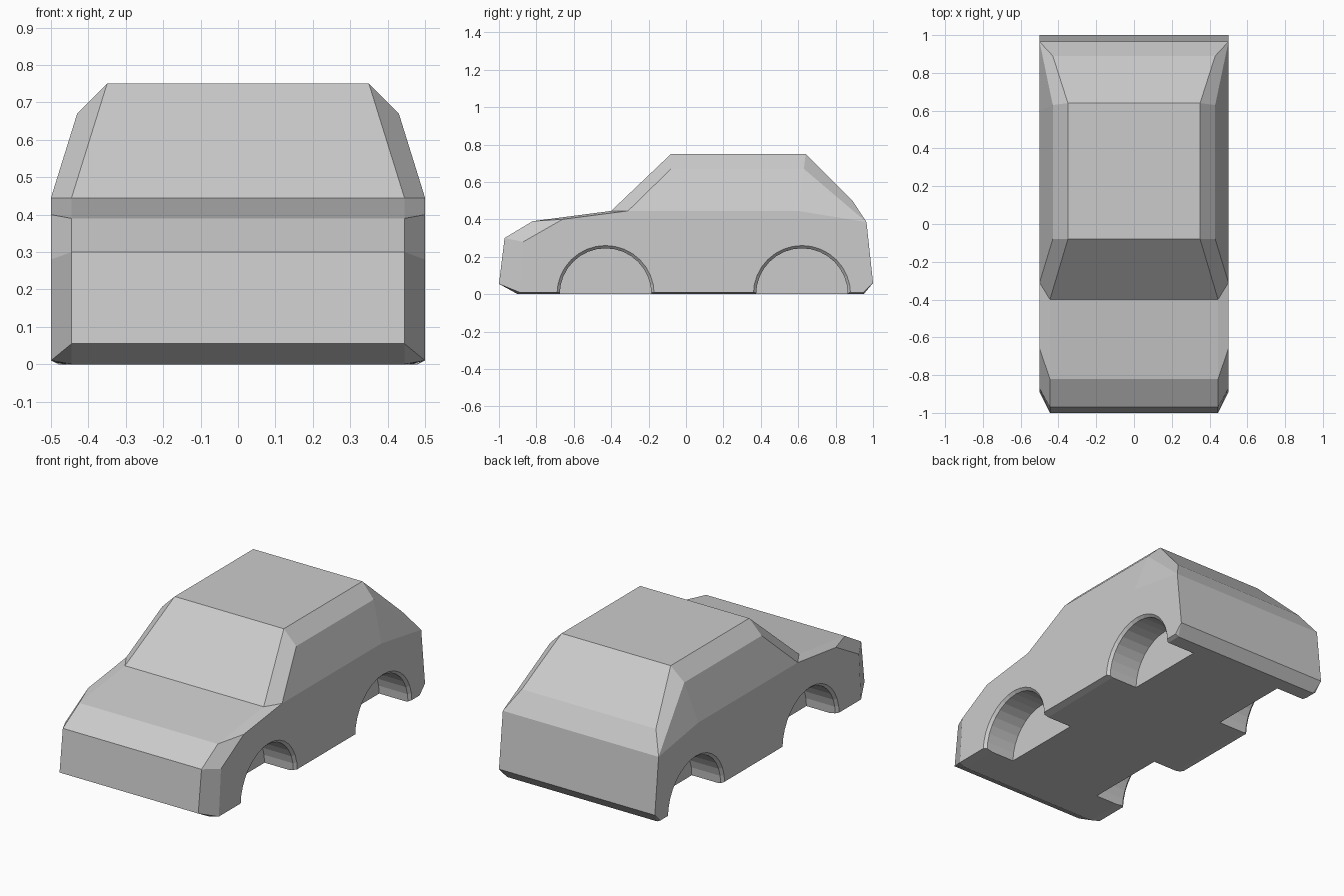
import bpy, bmesh, math

cube = bpy.data.objects.get("Cube")
if cube:
    bpy.data.objects.remove(cube, do_unlink=True)

paint = bpy.data.materials.new("grey_paint")
paint.use_nodes = True
paint.diffuse_color = (0.6, 0.6, 0.6, 1)
paint.node_tree.nodes["Principled BSDF"].inputs["Base Color"].default_value = paint.diffuse_color

# Corners of the left half of the shell
corners = {
    "front_low": (0.445, -1.0, 0.055), "front_low_side": (0.5, -0.89, 0.01),
    "front_top": (0.445, -0.97, 0.30), "front_top_side": (0.5, -0.87, 0.28),
    "hood_front": (0.445, -0.82, 0.39), "hood_front_side": (0.5, -0.66, 0.40),
    "cowl": (0.445, -0.40, 0.445), "cowl_side": (0.5, -0.31, 0.445),
    "roof_front": (0.35, -0.08, 0.75), "roof_front_side": (0.43, -0.08, 0.67),
    "roof_rear": (0.35, 0.64, 0.75), "roof_rear_side": (0.43, 0.63, 0.67),
    "glass_low": (0.43, 0.89, 0.50), "belt_rear": (0.5, 0.60, 0.445),
    "tail_top": (0.5, 0.965, 0.385), "tail_low": (0.5, 1.0, 0.06),
    "tail_low_side": (0.5, 0.95, 0.01),
    "floor_front": (0.445, -0.90, 0), "floor_rear": (0.48, 0.95, 0),
}

# Panels that cross the car, listed as the line running along its edge
centre_line = ["floor_front", "front_low", "front_top", "hood_front", "cowl", "roof_front",
               "roof_rear", "glass_low", "tail_top", "tail_low", "floor_rear", "floor_front"]

# Panels repeated on each side
side_panels = [
    "front_low front_low_side front_top_side front_top",
    "front_top front_top_side hood_front_side hood_front",
    "hood_front hood_front_side cowl_side cowl",
    "cowl cowl_side roof_front_side roof_front",
    "roof_front roof_front_side roof_rear_side roof_rear",
    "cowl_side belt_rear roof_rear_side roof_front_side",
    "belt_rear tail_top roof_rear_side",
    "roof_rear roof_rear_side tail_top glass_low",
    "front_low_side tail_low_side tail_low tail_top belt_rear cowl_side hood_front_side front_top_side",
    "front_low floor_front front_low_side",
    "floor_front floor_rear tail_low_side front_low_side",
    "tail_low tail_low_side floor_rear",
]


def finish(bm, name):
    bmesh.ops.recalc_face_normals(bm, faces=bm.faces)
    mesh = bpy.data.meshes.new(name)
    bm.to_mesh(mesh)
    bm.free()
    mesh.materials.append(paint)
    obj = bpy.data.objects.new(name, mesh)
    bpy.context.collection.objects.link(obj)
    return obj


# Body shell
bm = bmesh.new()
left = {name: bm.verts.new(p) for name, p in corners.items()}
right = {name: bm.verts.new((-x, y, z)) for name, (x, y, z) in corners.items()}
for a, b in zip(centre_line, centre_line[1:]):
    bm.faces.new((left[a], left[b], right[b], right[a]))
for panel in side_panels:
    for half in (left, right):
        bm.faces.new([half[n] for n in panel.split()])
body = finish(bm, "car_body")


# Wheel well cutter: a turned solid with a narrow flare at the opening
def well_cutter(side, y):
    bm = bmesh.new()
    count = 32
    rings = []
    for x, r in ((0.3, 0.245), (0.485, 0.245), (0.5, 0.26), (0.6, 0.26)):
        rings.append([bm.verts.new((side * x, y + r * math.cos(i * math.tau / count),
                                    r * math.sin(i * math.tau / count))) for i in range(count)])
    for a, b in zip(rings, rings[1:]):
        for i in range(count):
            j = (i + 1) % count
            bm.faces.new((a[i], a[j], b[j], b[i]))
    bm.faces.new(rings[0])
    bm.faces.new(rings[-1])
    cutter = finish(bm, "wheel_well_cutter")
    cutter.hide_render = True
    return cutter


# Cut the four wheel wells
bpy.context.view_layer.objects.active = body
for side in (-1, 1):
    for y in (-0.43, 0.62):
        cutter = well_cutter(side, y)
        cut = body.modifiers.new("wheel_well", "BOOLEAN")
        cut.operation = "DIFFERENCE"
        cut.solver = "EXACT"
        cut.object = cutter
        bpy.ops.object.modifier_apply(modifier=cut.name)
        bpy.data.objects.remove(cutter, do_unlink=True)
